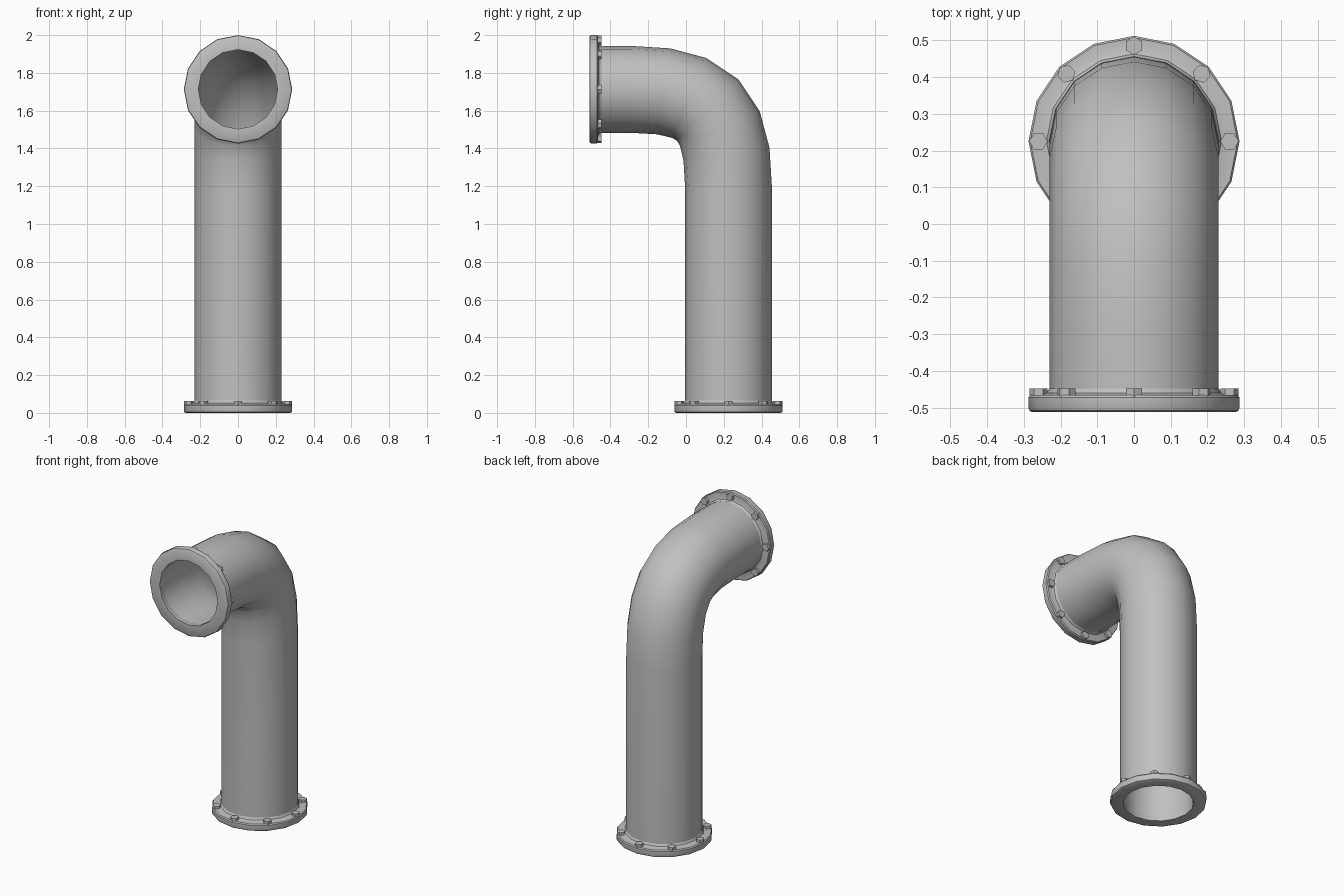
import bpy, bmesh, math
from mathutils import Vector, Matrix
from mathutils.geometry import interpolate_bezier

if "Cube" in bpy.data.objects:
    bpy.data.objects.remove(bpy.data.objects["Cube"])

SIDES = 16
PIPE_R, BORE_R, FLANGE_R = 0.23, 0.21, 0.287
PIPE_Y, PIPE_Z = 0.225, 1.713       # axes of the upright and the outlet
FRONT_Y = -0.512

metal = bpy.data.materials.new("grey metal")
metal.use_nodes = True
grey = (0.53, 0.53, 0.53, 1)
metal.diffuse_color = grey
metal.node_tree.nodes["Principled BSDF"].inputs["Base Color"].default_value = grey


def finish(bm, name, angle):
    bmesh.ops.recalc_face_normals(bm, faces=bm.faces)
    mesh = bpy.data.meshes.new(name)
    bm.to_mesh(mesh)
    bm.free()
    mesh.materials.append(metal)
    obj = bpy.data.objects.new(name, mesh)
    bpy.context.collection.objects.link(obj)
    bpy.ops.object.select_all(action="DESELECT")
    obj.select_set(True)
    bpy.context.view_layer.objects.active = obj
    bpy.ops.object.shade_smooth_by_angle(angle=math.radians(angle))
    return obj


def ring(bm, centre, side, up, radius):
    steps = [math.tau * i / SIDES for i in range(SIDES)]
    return [bm.verts.new(centre + radius * (math.cos(a) * side + math.sin(a) * up)) for a in steps]


def bridge(bm, rings, closed=False):
    pairs = list(zip(rings, rings[1:]))
    if closed:
        pairs.append((rings[-1], rings[0]))
    for a, b in pairs:
        for i in range(SIDES):
            j = (i + 1) % SIDES
            bm.faces.new((a[i], a[j], b[j], b[i]))


# Hollow pipe swept along an upright, a tight bend and a short outlet
X = Vector((1, 0, 0))
reach, handle = 0.52, 0.40
low, high = Vector((0, PIPE_Y, PIPE_Z - reach)), Vector((0, PIPE_Y - reach, PIPE_Z))
bend = interpolate_bezier(low, low + Vector((0, 0, handle)), high + Vector((0, handle, 0)), high, 7)
path = [Vector((0, PIPE_Y, 0.03))] + bend + [Vector((0, FRONT_Y + 0.03, PIPE_Z))]
tangents = [(path[min(i + 1, len(path) - 1)] - path[max(i - 1, 0)]).normalized() for i in range(len(path))]
tangents[1], tangents[-2] = tangents[0], tangents[-1]
frames = [(p, t.cross(X)) for p, t in zip(path, tangents)]

bm = bmesh.new()
outer = [ring(bm, p, X, up, PIPE_R) for p, up in frames]
inner = [ring(bm, p, X, up, BORE_R) for p, up in frames]
bridge(bm, outer + inner[::-1], closed=True)
finish(bm, "bent_pipe", 40)

# Turned flange profile: radius, height above the mating face
profile = [(BORE_R, 0.03), (BORE_R, 0), (0.277, 0), (0.284, 0.004), (FLANGE_R, 0.012),
           (FLANGE_R, 0.040), (0.282, 0.047), (0.250, 0.047), (0.238, 0.052), (0.231, 0.065)]


def flange(name, matrix):
    # Flange ring
    bm = bmesh.new()
    bridge(bm, [ring(bm, Vector((0, 0, h)), X, Vector((0, 1, 0)), r) for r, h in profile], closed=True)
    finish(bm, name + "_flange", 32).matrix_world = matrix
    # Eight hexagonal bolt heads, each with a corner pointing outward
    bm = bmesh.new()
    for i in range(8):
        turn = Matrix.Rotation(math.tau * i / 8, 4, "Z")
        bmesh.ops.create_cone(bm, cap_ends=True, segments=6, radius1=0.025, radius2=0.025, depth=0.024,
                              matrix=turn @ Matrix.Translation((0, 0.26, 0.052)))
    finish(bm, name + "_bolts", 30).matrix_world = matrix


flange("base", Matrix.Translation((0, PIPE_Y, 0)))
flange("outlet", Matrix.Translation((0, FRONT_Y, PIPE_Z)) @ Matrix.Rotation(-math.pi / 2, 4, "X"))
